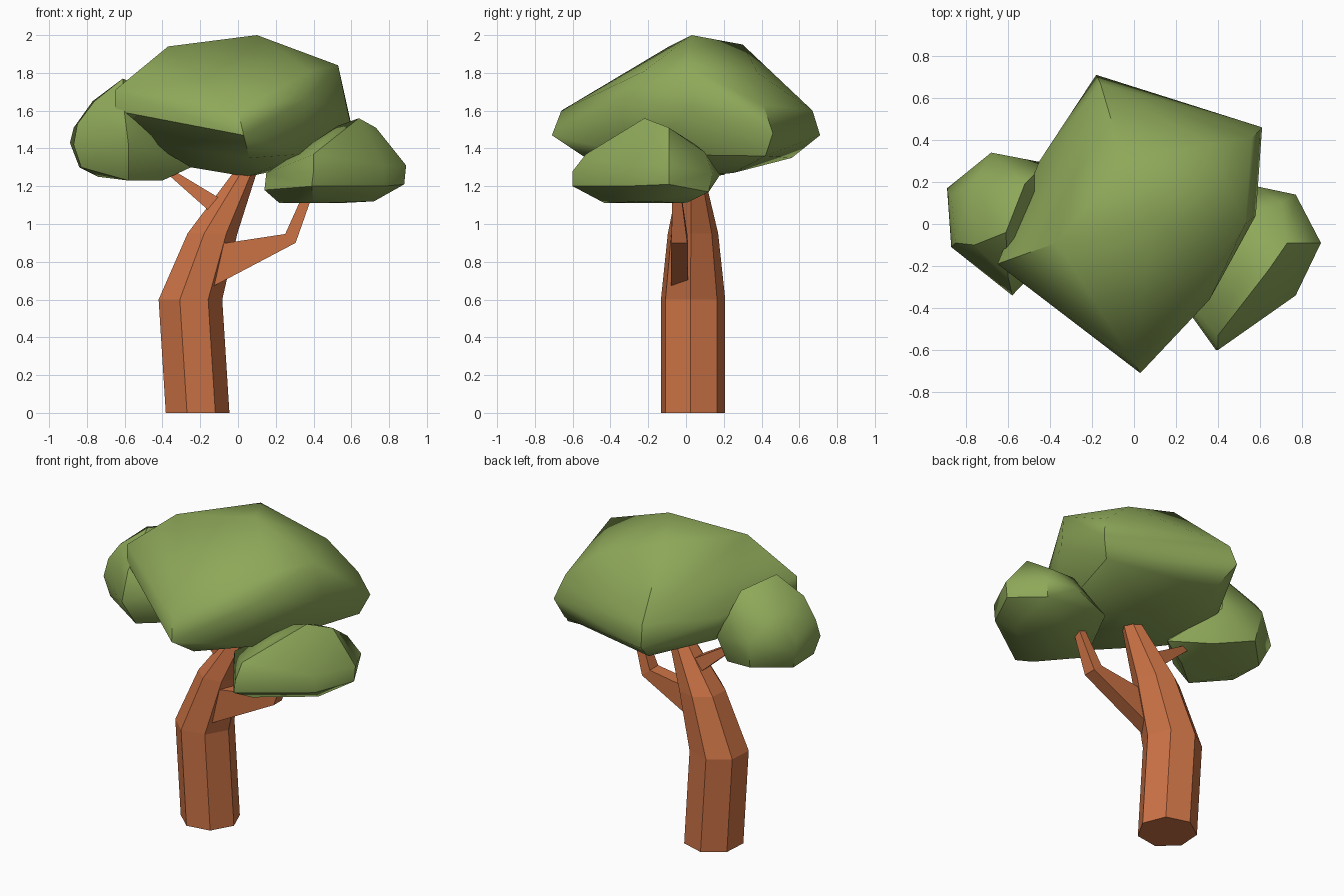
import bpy, bmesh
from math import cos, sin, radians


def material(name, color):
    m = bpy.data.materials.new(name)
    m.diffuse_color = color
    return m


BARK = material("bark", (0.60, 0.17, 0.06, 1))
LEAF = material("leaf", (0.27, 0.39, 0.10, 1))


def finish(bm, name, mat, angle=None):
    bmesh.ops.recalc_face_normals(bm, faces=bm.faces)
    me = bpy.data.meshes.new(name)
    bm.to_mesh(me)
    bm.free()
    ob = bpy.data.objects.new(name, me)
    bpy.context.collection.objects.link(ob)
    me.materials.append(mat)
    if angle:
        bpy.ops.object.select_all(action='DESELECT')
        bpy.context.view_layer.objects.active = ob
        ob.select_set(True)
        bpy.ops.object.shade_smooth_by_angle(angle=radians(angle))
    return ob


def loft(name, rings):
    """Skin a list of equal-length point rings and cap both ends."""
    bm = bmesh.new()
    vr = [[bm.verts.new(p) for p in r] for r in rings]
    n = len(vr[0])
    for a, b in zip(vr, vr[1:]):
        for i in range(n):
            j = (i + 1) % n
            bm.faces.new((a[i], a[j], b[j], b[i]))
    bm.faces.new(vr[0][::-1])
    bm.faces.new(vr[-1])
    return finish(bm, name, BARK)


def heptagon(x, y, z, r):
    return [(x + r * cos(radians(253.4 + i * 360 / 7)),
             y + r * sin(radians(253.4 + i * 360 / 7)), z) for i in range(7)]


def quad(low, high, y, w):
    """Four-sided branch section from a low and a high (x, z) point."""
    return [(low[0], y - w, low[1]), (low[0], y + w, low[1]),
            (high[0], y + w, high[1]), (high[0], y - w, high[1])]


def clump(name, pts):
    """Faceted foliage mass: convex hull of its corner points."""
    bm = bmesh.new()
    for p in pts:
        bm.verts.new(p)
    res = bmesh.ops.convex_hull(bm, input=bm.verts)
    junk = {v for v in res["geom_interior"] + res["geom_unused"]
            if isinstance(v, bmesh.types.BMVert)}
    bmesh.ops.delete(bm, geom=list(junk), context='VERTS')
    return finish(bm, name, LEAF, 40)


# Leaning trunk
loft("trunk", [heptagon(-0.22, 0.035, 0, 0.175),
               heptagon(-0.258, 0.035, 0.6, 0.175),
               heptagon(-0.14, 0.035, 0.95, 0.137),
               heptagon(0.05, 0.03, 1.3, 0.058)])

# Branches
loft("right_branch", [quad((-0.16, 0.655), (-0.16, 0.885), -0.035, 0.046),
                      quad((0.305, 0.90), (0.25, 0.947), -0.035, 0.042),
                      quad((0.40, 1.17), (0.355, 1.18), -0.05, 0.022)])
loft("left_branch", [quad((-0.12, 1.04), (-0.07, 1.12), 0.03, 0.05),
                     quad((-0.39, 1.28), (-0.37, 1.30), 0.02, 0.02)])

# Main crown
clump("main_crown", [
    (0.10, 0.03, 2.0), (-0.37, -0.09, 1.94), (-0.05, 0.30, 1.95),
    (0.53, 0.0, 1.84), (0.58, 0.04, 1.6), (0.36, 0.38, 1.80),
    (0.38, -0.22, 1.81), (0.36, -0.36, 1.66),
    (0.56, 0.41, 1.63), (0.61, 0.46, 1.48), (0.56, 0.42, 1.36),
    (-0.16, 0.67, 1.6), (-0.18, 0.71, 1.47), (-0.13, 0.56, 1.35),
    (-0.65, -0.19, 1.71), (-0.65, -0.19, 1.6), (-0.45, 0.30, 1.58),
    (0.0, -0.66, 1.6), (0.03, -0.71, 1.47), (0.06, -0.53, 1.35),
    (0.34, -0.30, 1.37), (-0.45, -0.15, 1.42), (-0.40, 0.28, 1.42),
    (0.10, 0.25, 1.27), (0.05, 0.0, 1.25), (-0.25, -0.08, 1.30)])

# Left clump
clump("left_clump", [
    (-0.89, 0.17, 1.43), (-0.87, -0.11, 1.42), (-0.87, 0.13, 1.51),
    (-0.85, -0.09, 1.53), (-0.77, 0.18, 1.65), (-0.76, -0.10, 1.65),
    (-0.68, 0.34, 1.5), (-0.66, 0.30, 1.32), (-0.58, -0.34, 1.42),
    (-0.60, -0.25, 1.58), (-0.84, 0.12, 1.3), (-0.83, -0.10, 1.3),
    (-0.74, 0.0, 1.25), (-0.58, -0.20, 1.23), (-0.40, -0.05, 1.23),
    (-0.25, 0.0, 1.30), (-0.42, -0.17, 1.48), (-0.52, 0.19, 1.73),
    (-0.61, -0.04, 1.77), (-0.42, 0.29, 1.45), (-0.43, 0.20, 1.26)])

# Right clump
clump("right_clump", [
    (0.64, -0.22, 1.56), (0.53, -0.20, 1.52), (0.73, -0.09, 1.51),
    (0.89, -0.09, 1.31), (0.88, -0.09, 1.21), (0.77, -0.34, 1.31),
    (0.77, -0.33, 1.20), (0.40, -0.60, 1.28), (0.39, -0.60, 1.20),
    (0.47, -0.34, 1.46), (0.40, -0.53, 1.37), (0.15, -0.25, 1.27),
    (0.14, -0.25, 1.18), (0.58, 0.18, 1.26), (0.77, 0.14, 1.27),
    (0.75, 0.12, 1.17), (0.30, 0.10, 1.22), (0.22, -0.22, 1.11),
    (0.40, -0.43, 1.11), (0.53, 0.0, 1.11), (0.72, -0.22, 1.12),
    (0.70, 0.10, 1.38), (0.50, 0.05, 1.42)])
